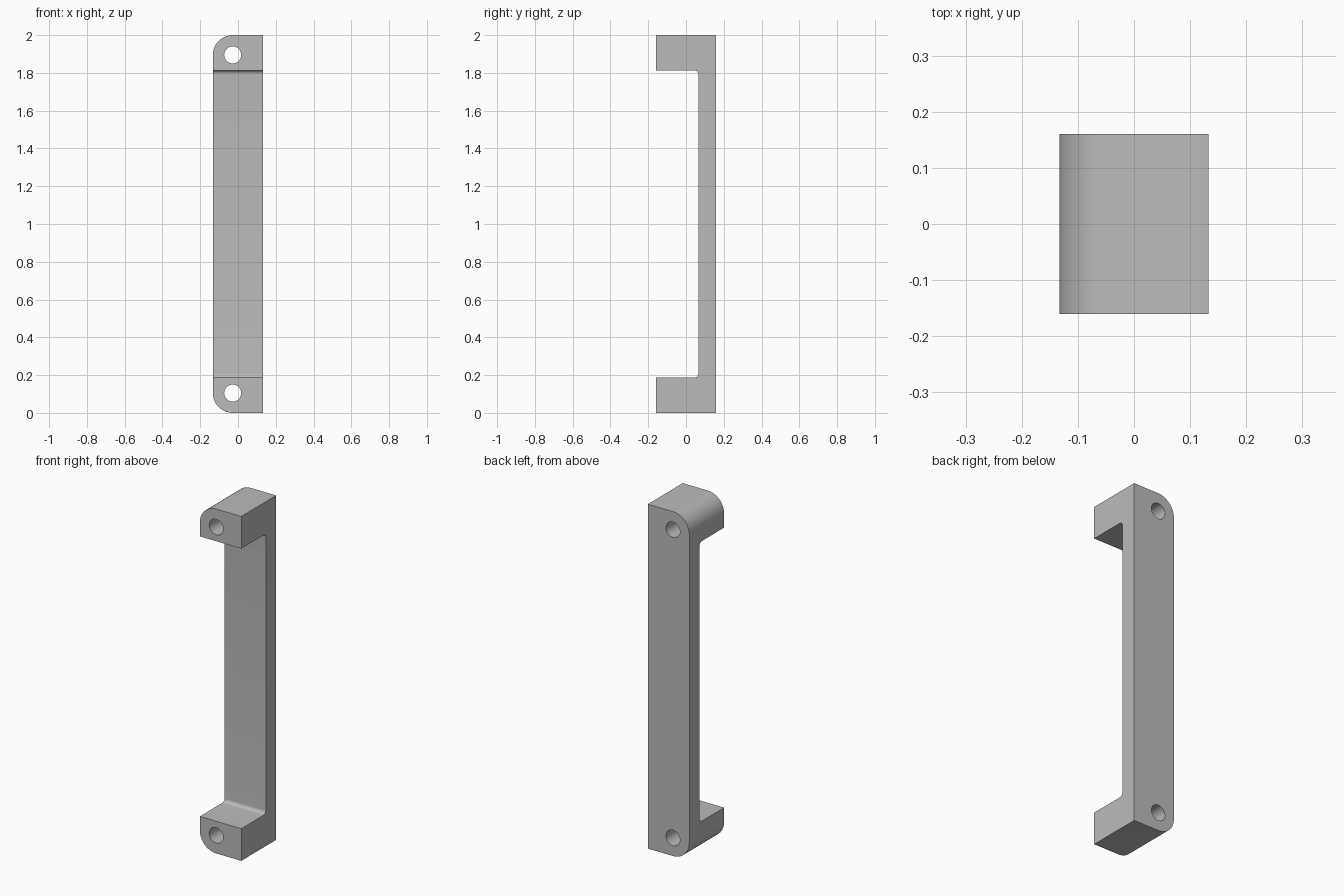
import bpy, bmesh
from math import sin, cos, pi, radians

old = bpy.data.objects.get("Cube")
if old:
    bpy.data.objects.remove(old, do_unlink=True)

W, D, H = 0.133, 0.16, 2.0       # half width, half depth, height
R = 0.105                        # outer corner radius
FOOT, WEB_Y, FILLET = 0.187, 0.065, 0.02
HOLE_R = 0.045

grey = bpy.data.materials.new("grey")
grey.use_nodes = True
colour = (0.5, 0.5, 0.5, 1)
grey.diffuse_color = colour
grey.node_tree.nodes["Principled BSDF"].inputs["Base Color"].default_value = colour


def arc(cx, cy, r, start, end, steps):
    angles = [radians(start + (end - start) * i / steps) for i in range(steps + 1)]
    return [(cx + r * cos(a), cy + r * sin(a)) for a in angles]


def prism(name, profile, place, offset):
    """Extrude a closed 2D profile, placed in space by a function."""
    bm = bmesh.new()
    face = bm.faces.new([bm.verts.new(place(*p)) for p in profile])
    moved = bmesh.ops.extrude_face_region(bm, geom=[face])["geom"]
    bmesh.ops.translate(bm, vec=offset, verts=[v for v in moved if isinstance(v, bmesh.types.BMVert)])
    bmesh.ops.recalc_face_normals(bm, faces=bm.faces)
    mesh = bpy.data.meshes.new(name)
    bm.to_mesh(mesh)
    bm.free()
    mesh.materials.append(grey)
    obj = bpy.data.objects.new(name, mesh)
    bpy.context.collection.objects.link(obj)
    return obj


def front_plane(y):
    return lambda x, z: (x, y, z)


# Handle blank with two rounded corners on its right side
outline = [(W, 0), (W, H)]
outline += arc(-W + R, H - R, R, 90, 180, 16)
outline += arc(-W + R, R, R, 180, 270, 16)
handle = prism("handle", outline, front_plane(-D), (0, 2 * D, 0))

# Grip recess with filleted inner corners, cut from the front
recess = [(-D - 0.1, H - FOOT), (-D - 0.1, FOOT)]
recess += arc(WEB_Y - FILLET, FOOT + FILLET, FILLET, -90, 0, 8)
recess += arc(WEB_Y - FILLET, H - FOOT - FILLET, FILLET, 0, 90, 8)
cutters = [prism("grip_recess_cutter", recess, lambda y, z: (-W - 0.1, y, z), (2 * W + 0.2, 0, 0))]

# Screw holes through both feet
for label, z in (("lower", R), ("upper", H - R)):
    ring = arc(-W + R, z, HOLE_R, 0, 360, 32)[:-1]
    cutters.append(prism(label + "_hole_cutter", ring, front_plane(-D - 0.1), (0, 2 * D + 0.2, 0)))

bpy.ops.object.select_all(action="DESELECT")
bpy.context.view_layer.objects.active = handle
handle.select_set(True)
for cutter in cutters:
    cutter.hide_render = True
    cut = handle.modifiers.new(cutter.name, "BOOLEAN")
    cut.operation = "DIFFERENCE"
    cut.solver = "EXACT"
    cut.object = cutter
    bpy.ops.object.modifier_apply(modifier=cut.name)
    bpy.data.objects.remove(cutter, do_unlink=True)

bpy.ops.object.shade_smooth_by_angle(angle=radians(30))
